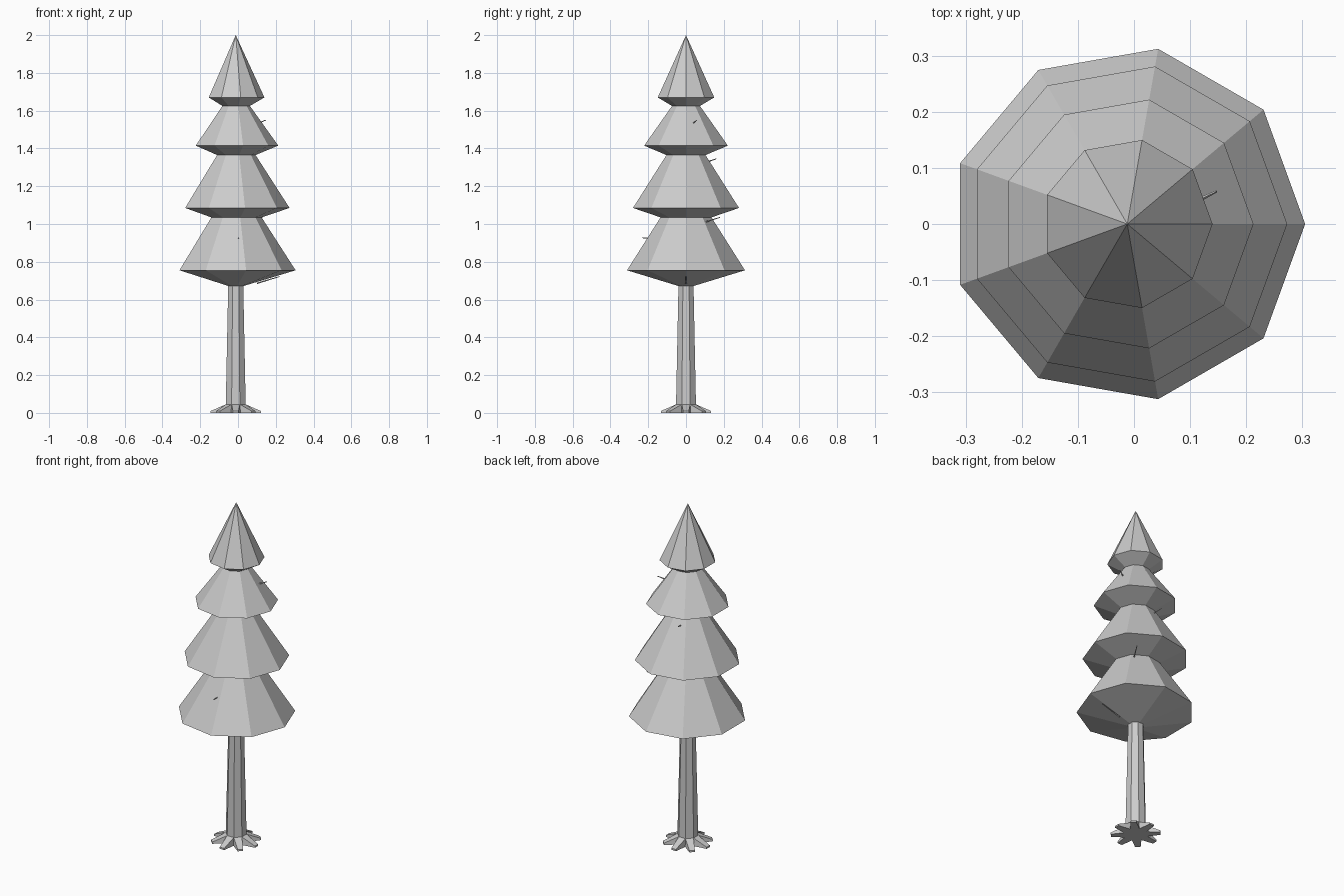
import bpy, bmesh
from math import cos, sin, pi
from mathutils import Vector

if "Cube" in bpy.data.objects:
    bpy.data.objects.remove(bpy.data.objects["Cube"])

AXIS = Vector((-0.012, 0, 0))

grey = bpy.data.materials.new("plain_grey")
grey.use_nodes = True
colour = (0.6, 0.6, 0.6, 1)
grey.diffuse_color = colour
grey.node_tree.nodes["Principled BSDF"].inputs["Base Color"].default_value = colour


def finish(bm, name, location=AXIS):
    bmesh.ops.recalc_face_normals(bm, faces=bm.faces)
    mesh = bpy.data.meshes.new(name)
    bm.to_mesh(mesh)
    bm.free()
    mesh.materials.append(grey)
    obj = bpy.data.objects.new(name, mesh)
    obj.location = location
    bpy.context.collection.objects.link(obj)
    return obj


def stack_rings(profile, sides, turn=0.0):
    """Faceted solid from (radius, height) pairs, closed at both ends."""
    bm = bmesh.new()
    rings = []
    for r, z in profile:
        angles = [turn + 2 * pi * i / sides for i in range(sides)]
        rings.append([bm.verts.new((r * cos(a), r * sin(a), z)) for a in angles])
    bands = []
    for low, high in zip(rings, rings[1:]):
        bands.append([bm.faces.new((low[i - 1], low[i], high[i], high[i - 1]))
                      for i in range(sides)])
    bm.faces.new(rings[0][::-1])
    bm.faces.new(rings[-1])
    return bm, bands


# Four foliage tiers, each with a sloping underside and a nine-sided skirt
foliage = [(0.035, 0.67), (0.317, 0.755), (0.137, 1.035),
           (0.285, 1.085), (0.105, 1.365), (0.225, 1.415),
           (0.075, 1.625), (0.152, 1.67), (0.0, 2.0)]
bm, _ = stack_rings(foliage, 9)
bmesh.ops.remove_doubles(bm, verts=bm.verts, dist=0.0001)
finish(bm, "foliage")

# Octagonal trunk, its lowest faces drawn out into eight roots
bm, bands = stack_rings([(0.066, 0), (0.057, 0.045), (0.043, 0.68)], 8, pi / 8)
roots = bmesh.ops.extrude_discrete_faces(bm, faces=bands[0])["faces"]
for face in roots:
    out = face.calc_center_median()
    out.z = 0
    out.normalize()
    side = Vector((-out.y, out.x, 0))
    for v in face.verts:
        sign = 1 if v.co.dot(side) > 0 else -1
        top = 0.01 if v.co.z > 0.02 else 0
        v.co = out * 0.133 + side * sign * 0.015 + Vector((0, 0, top))
finish(bm, "trunk_and_roots")

# Small bare twigs poking out between the needles
twigs = {
    "twig_upper": ((0.11, 0.04, 1.535), (0.147, 0.058, 1.55)),
    "twig_back": ((-0.04, 0.10, 1.325), (-0.06, 0.16, 1.345)),
    "twig_back_left": ((0.085, 0.10, 1.01), (0.13, 0.18, 1.035)),
    "twig_front": ((0.003, -0.19, 0.925), (0.003, -0.232, 0.927)),
    "twig_under": ((0.10, 0, 0.686), (0.22, 0, 0.722)),
}
for name, (start, end) in twigs.items():
    start, end = Vector(start), Vector(end)
    bm = bmesh.new()
    bmesh.ops.create_cone(bm, cap_ends=True, segments=4, radius1=0.004,
                          radius2=0.002, depth=(end - start).length)
    twig = finish(bm, name, (start + end) / 2)
    twig.rotation_euler = (end - start).to_track_quat("Z", "Y").to_euler()
